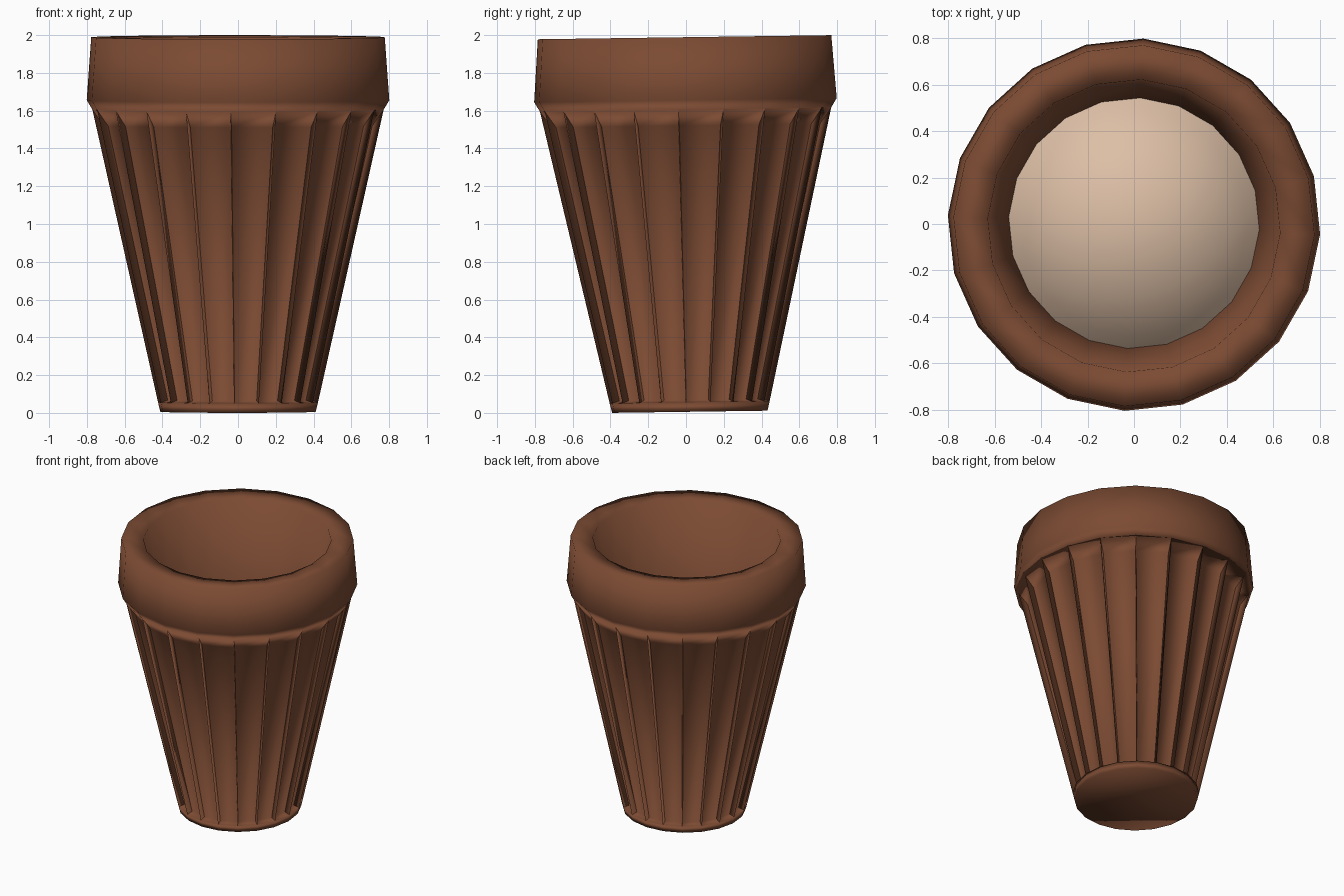
import bpy, bmesh, math
from mathutils import Matrix

if "Cube" in bpy.data.objects:
    bpy.data.objects.remove(bpy.data.objects["Cube"])

SIDES = 20
OFFSET = math.radians(-2.9)
# whole cup leans very slightly towards the front
LEAN = Matrix.Translation((0, 0.02, 0.006)) @ Matrix.Rotation(math.radians(0.8), 4, 'X')


def material(name, rgb):
    m = bpy.data.materials.new(name)
    m.diffuse_color = (*rgb, 1)
    m.use_nodes = True
    m.node_tree.nodes["Principled BSDF"].inputs["Base Color"].default_value = m.diffuse_color
    return m


brown = material("brown_clay", (0.20, 0.07, 0.033))
cream = material("cream", (0.72, 0.52, 0.38))


def lathe(bm, profile, sides, cap_start=False, cap_end=False):
    """Revolve (radius, z) points around z; returns the side faces."""
    rings = []
    for r, z in profile:
        rings.append([bm.verts.new((r * math.cos(OFFSET + 2 * math.pi * i / sides),
                                    r * math.sin(OFFSET + 2 * math.pi * i / sides), z))
                      for i in range(sides)])
    faces = []
    for a, b in zip(rings, rings[1:]):
        for i in range(sides):
            j = (i + 1) % sides
            faces.append(bm.faces.new((a[i], a[j], b[j], b[i])))
    if cap_start:
        bm.faces.new(rings[0][::-1])
    if cap_end:
        bm.faces.new(rings[-1])
    return faces


def finish(bm, name, mat, angle):
    me = bpy.data.meshes.new(name)
    bm.transform(LEAN)
    bm.to_mesh(me)
    bm.free()
    me.materials.append(mat)
    ob = bpy.data.objects.new(name, me)
    bpy.context.collection.objects.link(ob)
    bpy.ops.object.select_all(action='DESELECT')
    ob.select_set(True)
    bpy.context.view_layer.objects.active = ob
    bpy.ops.object.shade_smooth_by_angle(angle=math.radians(angle))
    return ob


# Cup: base, tapered wall, collar rim and inner wall in one profile
profile = [(0.412, 0.0), (0.424, 0.05), (0.772, 1.60), (0.802, 1.65),
           (0.778, 1.983), (0.63, 1.975), (0.54, 1.18)]
bm = bmesh.new()
faces = lathe(bm, profile, SIDES, cap_start=True)
panels = faces[SIDES:2 * SIDES]

# Recessed panels between thin upright ribs
bmesh.ops.inset_individual(bm, faces=panels, thickness=0.014, depth=0.0)
bmesh.ops.inset_individual(bm, faces=panels, thickness=0.006, depth=-0.04)
for f in panels:
    for v in f.verts:
        if v.co.z > 1.0:          # sloping shelf under the collar
            k = 1 - 0.02 / v.co.xy.length
            v.co.x *= k
            v.co.y *= k
            v.co.z -= 0.09
finish(bm, "ribbed_cup", brown, 180)

# Cream dome resting inside the cup
R, TOP = 0.70, 1.43
dome = [(R * math.sin(math.radians(a)), TOP - R + R * math.cos(math.radians(a)))
        for a in (51, 44, 36, 28, 20, 12, 4)]
bm = bmesh.new()
lathe(bm, dome, SIDES, cap_end=True)
finish(bm, "inner_dome", cream, 60)
